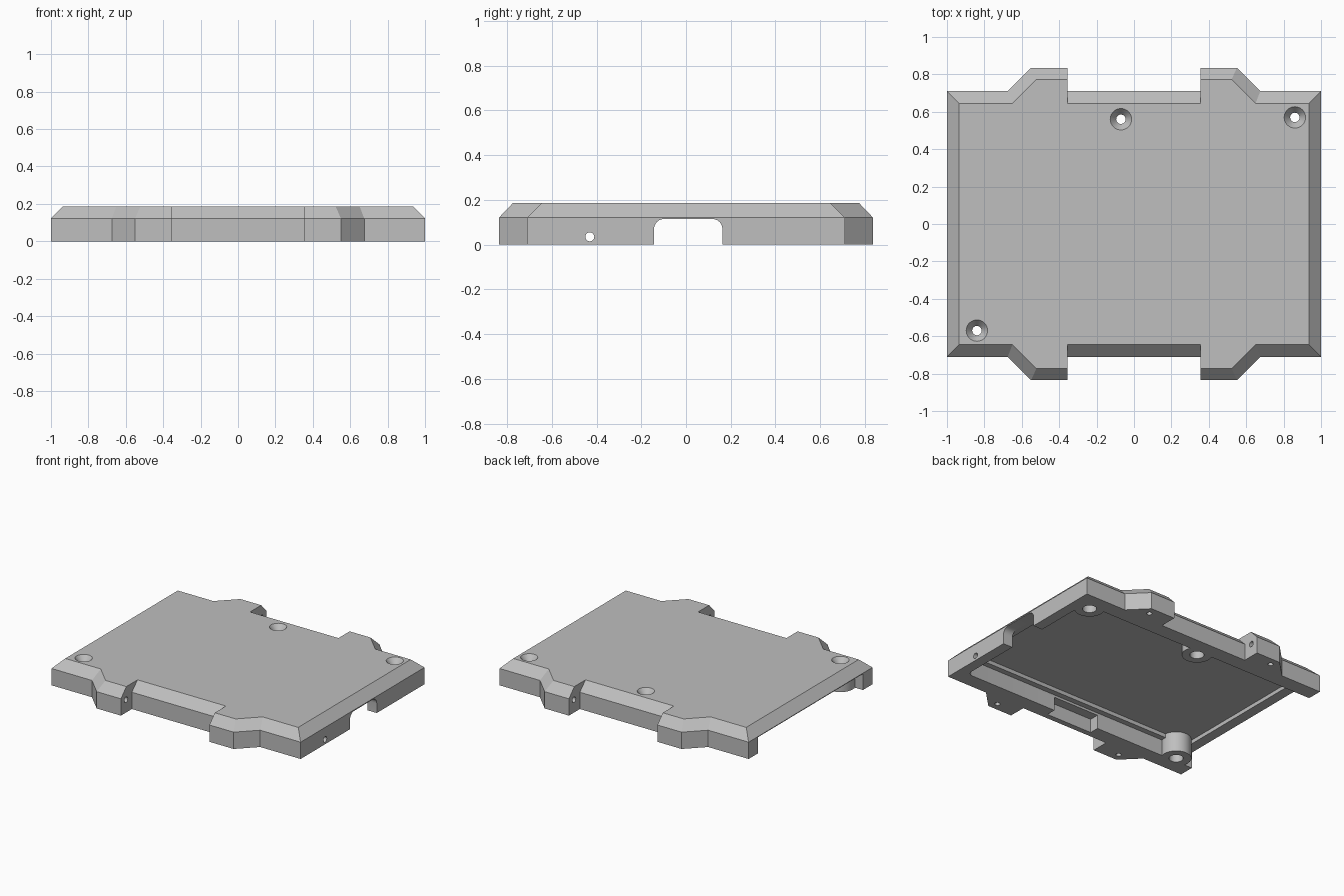
import bpy, bmesh, math
from mathutils import Matrix

cube = bpy.data.objects.get("Cube")
if cube:
    bpy.data.objects.remove(cube, do_unlink=True)

grey = bpy.data.materials.new("plain_grey")
grey.use_nodes = True
tone = (0.52, 0.52, 0.52, 1)
grey.diffuse_color = tone
grey.node_tree.nodes["Principled BSDF"].inputs["Base Color"].default_value = tone


def make(name, bm):
    bmesh.ops.recalc_face_normals(bm, faces=bm.faces)
    mesh = bpy.data.meshes.new(name)
    bm.to_mesh(mesh)
    bm.free()
    mesh.materials.append(grey)
    obj = bpy.data.objects.new(name, mesh)
    bpy.context.collection.objects.link(obj)
    return obj


def box(name, x, y, z, radius=0, axis=2):
    """Box between limits, with the edges along one axis rounded."""
    bm = bmesh.new()
    bmesh.ops.create_cube(bm, size=1)
    for v in bm.verts:
        for i, (low, high) in enumerate((x, y, z)):
            v.co[i] = low if v.co[i] < 0 else high
    if radius:
        edges = [e for e in bm.edges
                 if abs(e.verts[0].co[axis] - e.verts[1].co[axis]) > 1e-4]
        bmesh.ops.bevel(bm, geom=edges, offset=radius, segments=6,
                        profile=0.5, affect='EDGES')
    return make(name, bm)


def rod(name, start, length, r1, r2=None, along_x=False):
    """Cylinder or cone that starts at a point and runs along z or x."""
    bm = bmesh.new()
    turn = Matrix.Rotation(math.pi / 2, 4, 'Y') if along_x else Matrix()
    place = Matrix.Translation(start) @ turn @ Matrix.Translation((0, 0, length / 2))
    bmesh.ops.create_cone(bm, cap_ends=True, segments=32, radius1=r1,
                          radius2=r1 if r2 is None else r2, depth=length, matrix=place)
    return make(name, bm)


def combine(target, tool, operation='DIFFERENCE'):
    tool.hide_render = True
    mod = target.modifiers.new(tool.name, 'BOOLEAN')
    mod.object, mod.operation, mod.solver = tool, operation, 'EXACT'
    bpy.ops.object.select_all(action='DESELECT')
    bpy.context.view_layer.objects.active = target
    target.select_set(True)
    bpy.ops.object.modifier_apply(modifier=mod.name)
    bpy.data.objects.remove(tool, do_unlink=True)


def outline(quarter):
    """Mirror a quarter outline into a closed loop."""
    half = quarter + [(-x, y) for x, y in reversed(quarter)]
    return half + [(x, -y) for x, y in reversed(half)]


# Cover with four side tabs and a chamfered top
base = outline([(1, .71), (.675, .71), (.55, .835), (.355, .835), (.355, .71)])
crown = outline([(.935, .645), (.65, .645), (.522, .773), (.355, .773), (.355, .645)])
bm = bmesh.new()
rings = [[bm.verts.new((x, y, z)) for x, y in loop]
         for loop, z in ((base, 0), (base, .122), (crown, .187))]
bm.faces.new(rings[0])
bm.faces.new(rings[-1])
for lower, upper in zip(rings, rings[1:]):
    for i in range(len(lower)):
        j = (i + 1) % len(lower)
        bm.faces.new((lower[i], lower[j], upper[j], upper[i]))
cover = make("cover", bm)

# Underside: pocket open at one end, deeper recess, wall relief and cable notch
combine(cover, box("pocket", (-1.3, .925), (-.6, .6), (-.1, .117), .04))
combine(cover, box("recess", (-.925, .88), (-.56, .56), (.05, .145), .04))
combine(cover, box("wall_relief", (-.19, .18), (-.67, -.5), (-.1, .1)))
combine(cover, box("cable_notch", (.8, 1.2), (-.143, .163), (-.1, .115), .045, axis=0))
combine(cover, rod("side_hole", (.8, -.43, .035), .4, .02, along_x=True))

# Screw bosses with countersunk holes
for x, y in ((.86, .57), (-.07, .56), (-.84, -.57)):
    combine(cover, rod("screw_boss", (x, y, 0), .16, .1), 'UNION')
    combine(cover, rod("screw_hole", (x, y, -.1), .4, .025))
    combine(cover, rod("countersink", (x, y, .147), .041, .025, .058))
    combine(cover, rod("counterbore", (x, y, -.1), .16, .047))

# Cord channels through the tabs
for sx in (-1, 1):
    for sy in (-1, 1):
        start = .3 if sx > 0 else -.535
        combine(cover, rod("cord_channel", (start, sy * .777, .093), .235, .02, along_x=True))
        combine(cover, rod("cord_exit", (sx * .52, sy * .777, -.1), .19, .018))

bpy.context.view_layer.objects.active = cover
cover.select_set(True)
bpy.ops.object.shade_smooth_by_angle(angle=math.radians(25))
